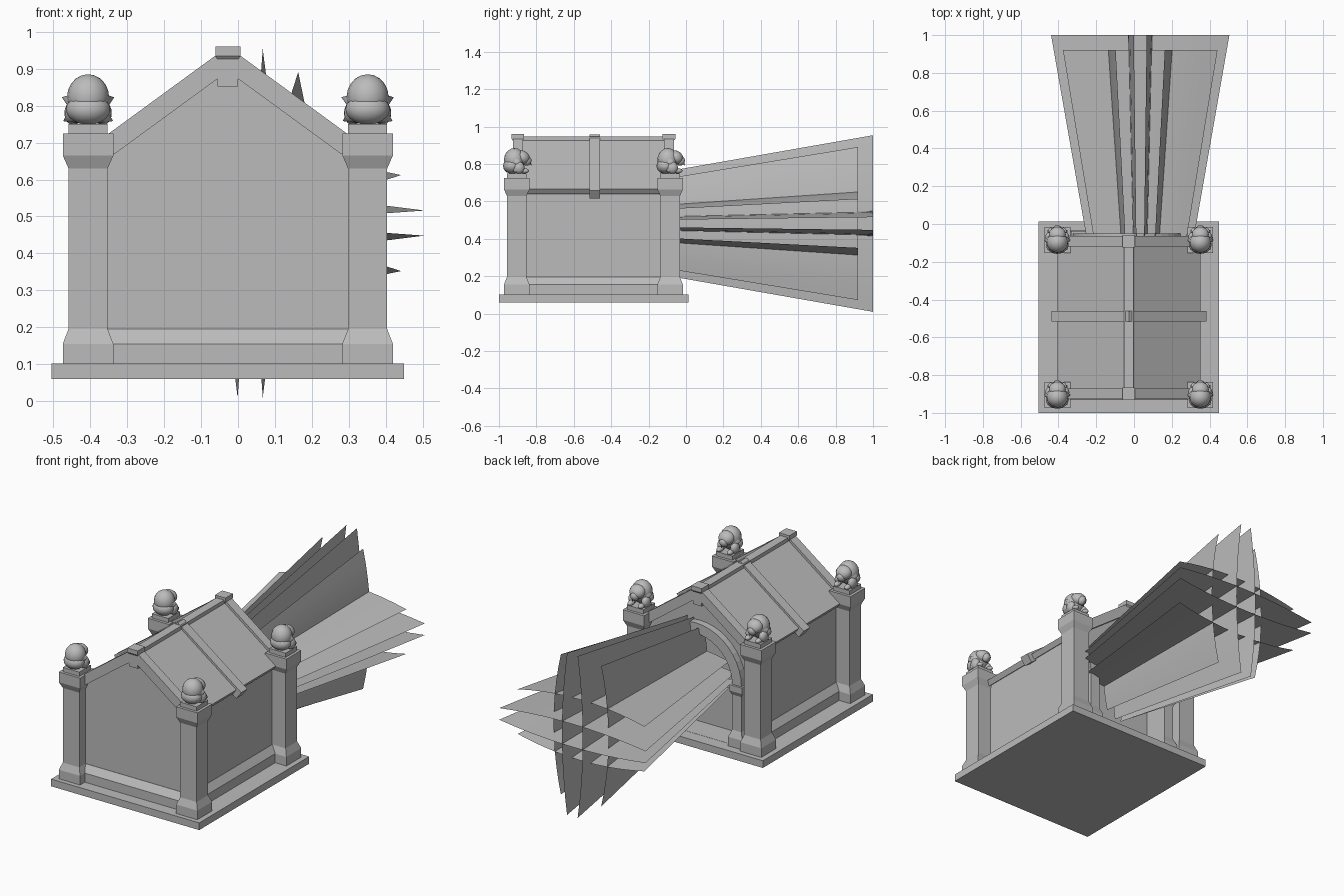
import bpy, bmesh, math
from mathutils import Matrix, Vector

if "Cube" in bpy.data.objects:
    bpy.data.objects.remove(bpy.data.objects["Cube"])

stone = bpy.data.materials.new("grey stone")
stone.use_nodes = True
stone.diffuse_color = (0.5, 0.5, 0.5, 1)
stone.node_tree.nodes["Principled BSDF"].inputs["Base Color"].default_value = (0.5, 0.5, 0.5, 1)

CX, CY = -0.0275, -0.495      # middle of the building
COL_X, COL_Y = 0.3785, 0.41   # column offsets from the middle
SLOPE = 0.73                  # roof pitch


def finish(name, bm, smooth=False):
    bmesh.ops.recalc_face_normals(bm, faces=bm.faces)
    mesh = bpy.data.meshes.new(name)
    bm.to_mesh(mesh)
    bm.free()
    mesh.materials.append(stone)
    ob = bpy.data.objects.new(name, mesh)
    bpy.context.collection.objects.link(ob)
    if smooth:
        mesh.shade_smooth()
    return ob


def prism(name, outline, y0, y1):
    """Extrude an x-z outline along y."""
    bm = bmesh.new()
    face = bm.faces.new([bm.verts.new((x, y0, z)) for x, z in outline])
    ext = bmesh.ops.extrude_face_region(bm, geom=[face])
    bmesh.ops.translate(bm, vec=(0, y1 - y0, 0),
                        verts=[v for v in ext["geom"] if isinstance(v, bmesh.types.BMVert)])
    return finish(name, bm)


def box(name, x0, x1, y0, y1, z0, z1):
    return prism(name, [(x0, z0), (x1, z0), (x1, z1), (x0, z1)], y0, y1)


def stacked(name, cx, cy, profile):
    """Rectangular rings (half x, half y, z) joined from bottom to top."""
    bm = bmesh.new()
    rings = [[bm.verts.new((cx + sx * hx, cy + sy * hy, z))
              for sx, sy in ((-1, -1), (1, -1), (1, 1), (-1, 1))] for hx, hy, z in profile]
    for a, b in zip(rings, rings[1:]):
        for i in range(4):
            j = (i + 1) % 4
            bm.faces.new((a[i], a[j], b[j], b[i]))
    bm.faces.new(rings[0][::-1])
    bm.faces.new(rings[-1])
    return finish(name, bm)


def rafters(name, peak, thick, reach, y0, y1):
    """Gabled slab whose eave ends are square to the slope."""
    dx = thick * SLOPE / (1 + SLOPE ** 2)
    top = [(CX - reach, peak - SLOPE * reach), (CX, peak), (CX + reach, peak - SLOPE * reach)]
    r = reach - dx
    low = [(CX + r, peak - thick - SLOPE * r), (CX, peak - thick),
           (CX - r, peak - thick - SLOPE * r)]
    return prism(name, top + low, y0, y1)


# Base slab, walls and sloping plinth
box("base_slab", -0.505, 0.45, -1, 0.013, 0.06, 0.102)
WX, WY = 0.345, 0.405
walls = prism("walls", [(CX - WX, 0.1), (CX + WX, 0.1), (CX + WX, 0.66),
                        (CX, 0.91), (CX - WX, 0.66)], CY - WY, CY + WY)
plinth = stacked("plinth", CX, CY, [(WX + .03, WY + .03, .1), (WX + .03, WY + .03, .155),
                                    (WX + .001, WY + .001, .195)])


# Arched doorway cut into the back wall
SPRING, R_IN, R_OUT = 0.46, 0.235, 0.295


def arc(r, n=20):
    return [(CX + r * math.cos(math.pi * i / n), SPRING + r * math.sin(math.pi * i / n))
            for i in range(n + 1)]


cutter = prism("doorway_cutter", [(CX - R_IN, 0.103), (CX + R_IN, 0.103)] + arc(R_IN), -0.2, 0.1)
cutter.hide_render = True
cutter.hide_viewport = True
for ob in (walls, plinth):
    mod = ob.modifiers.new("doorway", "BOOLEAN")
    mod.operation = "DIFFERENCE"
    mod.solver = "EXACT"
    mod.object = cutter
bpy.context.view_layer.update()
deps = bpy.context.evaluated_depsgraph_get()
for ob in (walls, plinth):
    cut = bpy.data.meshes.new_from_object(ob.evaluated_get(deps))
    ob.modifiers.clear()
    ob.data = cut
bpy.data.objects.remove(cutter)

prism("door_arch", arc(R_OUT) + arc(R_IN)[::-1], -0.11, -0.05)
for side, word in ((-1, "right"), (1, "left")):
    px = CX + side * (R_IN + R_OUT) / 2
    stacked("door_pilaster_" + word, px, -0.08,
            [(.045, .045, .1), (.045, .045, .155), (.03, .03, .195), (.03, .03, .40),
             (.042, .042, .425), (.042, .042, .46)])

# Roof, ridge beam, gable trims, middle rib and peak blocks
rafters("roof", 0.943, 0.04, COL_X, CY - 0.4, CY + 0.4)
box("ridge_beam", CX - .025, CX + .025, CY - 0.4, CY + 0.4, 0.9, 0.946)
rafters("roof_rib", 0.958, 0.066, 0.41, -0.517, -0.46)
for side, word in ((-1, "front"), (1, "back")):
    yc = CY + side * 0.404
    rafters("gable_trim_" + word, 0.96, 0.067, 0.34, yc - .027, yc + .027)
    stacked("peak_block_" + word, CX, yc,
            [(.028, .026, .852), (.028, .026, .925), (.034, .034, .935), (.034, .034, .96)])


# Crouching statue made of overlapping rounded lumps, looking to +y
def ball(bm, centre, radii, tilt=0):
    m = Matrix.Translation(centre) @ Matrix.Rotation(math.radians(tilt), 4, "X") \
        @ Matrix.Diagonal((*radii, 1))
    bmesh.ops.create_uvsphere(bm, u_segments=16, v_segments=10, radius=1, matrix=m)


def spike(bm, centre, direction, length, radius):
    d = Vector(direction)
    m = Matrix.Translation(centre) @ d.to_track_quat("Z", "Y").to_matrix().to_4x4()
    bmesh.ops.create_cone(bm, segments=6, radius1=radius, radius2=0, depth=length, matrix=m)


def statue(name, x, y):
    bm = bmesh.new()
    ball(bm, (0, -.012, .073), (.057, .056, .062))
    ball(bm, (0, -.025, .04), (.06, .048, .042))
    ball(bm, (0, .03, .085), (.045, .042, .036), -35)
    ball(bm, (0, .056, .066), (.024, .022, .026), -30)
    spike(bm, (0, .07, .06), (0, .5, -1), .04, .014)
    for s in (-1, 1):
        ball(bm, (s * .042, .012, .03), (.022, .03, .032))
        ball(bm, (s * .034, .04, .014), (.016, .026, .014))
        spike(bm, (s * .052, .0, .066), (s, 0, .35), .04, .03)
        spike(bm, (s * .052, -.005, .016), (s, 0, -.5), .035, .024)
    bmesh.ops.translate(bm, vec=(x, y, 0.75), verts=bm.verts)
    finish(name, bm, smooth=True)


# Corner columns, each topped by a statue
for sx, wx in ((-1, "right"), (1, "left")):
    for sy, wy in ((-1, "front"), (1, "back")):
        x, y = CX + sx * COL_X, CY + sy * COL_Y
        stacked(f"column_{wy}_{wx}", x, y,
                [(h, h, z) for h, z in ((.0685, .1), (.0685, .155), (.053, .195), (.053, .63),
                                        (.0685, .665), (.0685, .725), (.053, .7251), (.053, .75))])
        statue(f"statue_{wy}_{wx}", x, y)

# Flared sheets of light: bowed blades in two crossed sets
RAY_X, RAY_Z, RAY_START = 0.033, 0.482, -0.1


def ray(name, half, edge, bow, y_end, turn, n=10):
    bm = bmesh.new()
    rows = []
    for y in (RAY_START, y_end):
        k = 1 - (y_end - y) * 0.39 / (y_end + 0.05)
        row = []
        for i in range(n + 1):
            t = 2 * i / n - 1
            p = Vector((edge + bow * (1 - t * t), 0, half * t)) * k
            p = Matrix.Rotation(turn, 3, "Y") @ p
            row.append(bm.verts.new((RAY_X + p.x, y, RAY_Z + p.z)))
        rows.append(row)
    for i in range(n):
        bm.faces.new((rows[0][i], rows[0][i + 1], rows[1][i + 1], rows[1][i]))
    finish(name, bm, smooth=True)


for q, word in enumerate(("left", "lower", "right", "upper")):
    turn = q * math.pi / 2
    ray(f"inner_ray_{word}", 0.472, 0.034, 0.033, 1.0, turn)
    ray(f"outer_ray_{word}", 0.409, 0.13, 0.047, 0.92, turn)
